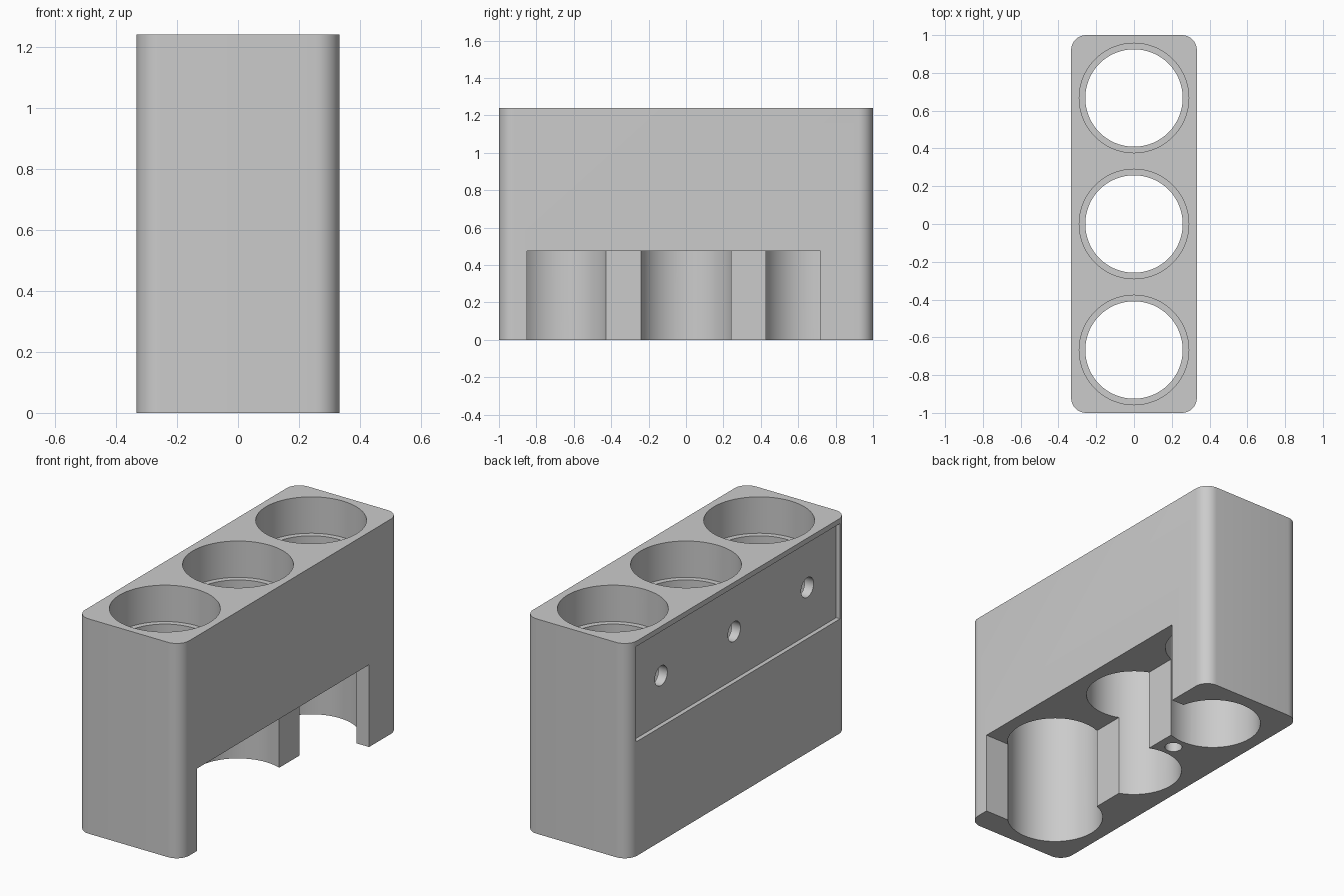
import bpy
import bmesh
import math
from mathutils import Matrix, Vector

cube = bpy.data.objects.get("Cube")
if cube:
    bpy.data.objects.remove(cube, do_unlink=True)

HALF_X, HALF_Y, HEIGHT = 0.333, 1.0, 1.24
CORNER = 0.08
HOLE_Y = (-0.667, 0.0, 0.667)

grey = bpy.data.materials.new("plain_grey")
grey.use_nodes = True
colour = (0.6, 0.6, 0.6, 1)
grey.diffuse_color = colour
grey.node_tree.nodes["Principled BSDF"].inputs["Base Color"].default_value = colour


def make_object(name, bm):
    bmesh.ops.recalc_face_normals(bm, faces=bm.faces)
    mesh = bpy.data.meshes.new(name)
    bm.to_mesh(mesh)
    bm.free()
    mesh.materials.append(grey)
    obj = bpy.data.objects.new(name, mesh)
    bpy.context.scene.collection.objects.link(obj)
    return obj


def box_mesh(low, high):
    low, high = Vector(low), Vector(high)
    bm = bmesh.new()
    bmesh.ops.create_cube(bm, size=1)
    bmesh.ops.scale(bm, vec=high - low, verts=bm.verts)
    bmesh.ops.translate(bm, vec=(low + high) / 2, verts=bm.verts)
    return bm


def cylinder_mesh(radius, centre, depth, sides=64, sideways=False):
    bm = bmesh.new()
    turn = Matrix.Rotation(math.pi / 2, 4, 'Y') if sideways else Matrix()
    bmesh.ops.create_cone(bm, cap_ends=True, segments=sides, radius1=radius,
                          radius2=radius, depth=depth,
                          matrix=Matrix.Translation(centre) @ turn)
    return bm


# Block with rounded upright corners
bm = box_mesh((-HALF_X, -HALF_Y, 0), (HALF_X, HALF_Y, HEIGHT))
upright = [e for e in bm.edges
           if abs(e.verts[0].co.z - e.verts[1].co.z) > 0.5]
bmesh.ops.bevel(bm, geom=upright, offset=CORNER, offset_type='OFFSET',
                segments=10, profile=0.5, affect='EDGES')
block = make_object("holder_block", bm)

cutters = []


def add_cutter(name, bm):
    cutter = make_object(name, bm)
    cutter.hide_render = True
    cutters.append(cutter)
    modifier = block.modifiers.new(name, 'BOOLEAN')
    modifier.operation = 'DIFFERENCE'
    modifier.solver = 'EXACT'
    modifier.object = cutter


# Through holes, each with a wider seat at the top
for y in HOLE_Y:
    add_cutter("through_hole", cylinder_mesh(0.258, (0, y, 0.6), 2))
    add_cutter("upper_seat", cylinder_mesh(0.29, (0, y, 1.53), 1))

# Stepped opening low on the left side
add_cutter("deep_opening", box_mesh((-0.095, -0.85, -0.2), (0.5, 0, 0.475)))
add_cutter("shallow_opening", box_mesh((0.095, -0.05, -0.2), (0.5, 0.72, 0.475)))

# Shallow panel on the right side with three round ports
add_cutter("side_panel", box_mesh((-0.5, -0.93, 0.66), (-HALF_X + 0.025, 0.93, 1.21)))
for y in HOLE_Y:
    add_cutter("side_port", cylinder_mesh(0.057, (-0.35, y, 0.935), 0.4, 32, True))

# Small blind hole underneath
add_cutter("small_hole", cylinder_mesh(0.047, (0, 0.333, 0), 0.6, 32))

# Apply the cuts and remove the cutters
bpy.context.view_layer.update()
graph = bpy.context.evaluated_depsgraph_get()
cut_mesh = bpy.data.meshes.new_from_object(block.evaluated_get(graph))
block.modifiers.clear()
block.data = cut_mesh
cut_mesh.materials.clear()
cut_mesh.materials.append(grey)
for polygon in cut_mesh.polygons:
    polygon.material_index = 0
for cutter in cutters:
    bpy.data.objects.remove(cutter, do_unlink=True)

bpy.ops.object.select_all(action='DESELECT')
block.select_set(True)
bpy.context.view_layer.objects.active = block
bpy.ops.object.shade_smooth_by_angle(angle=math.radians(30))
